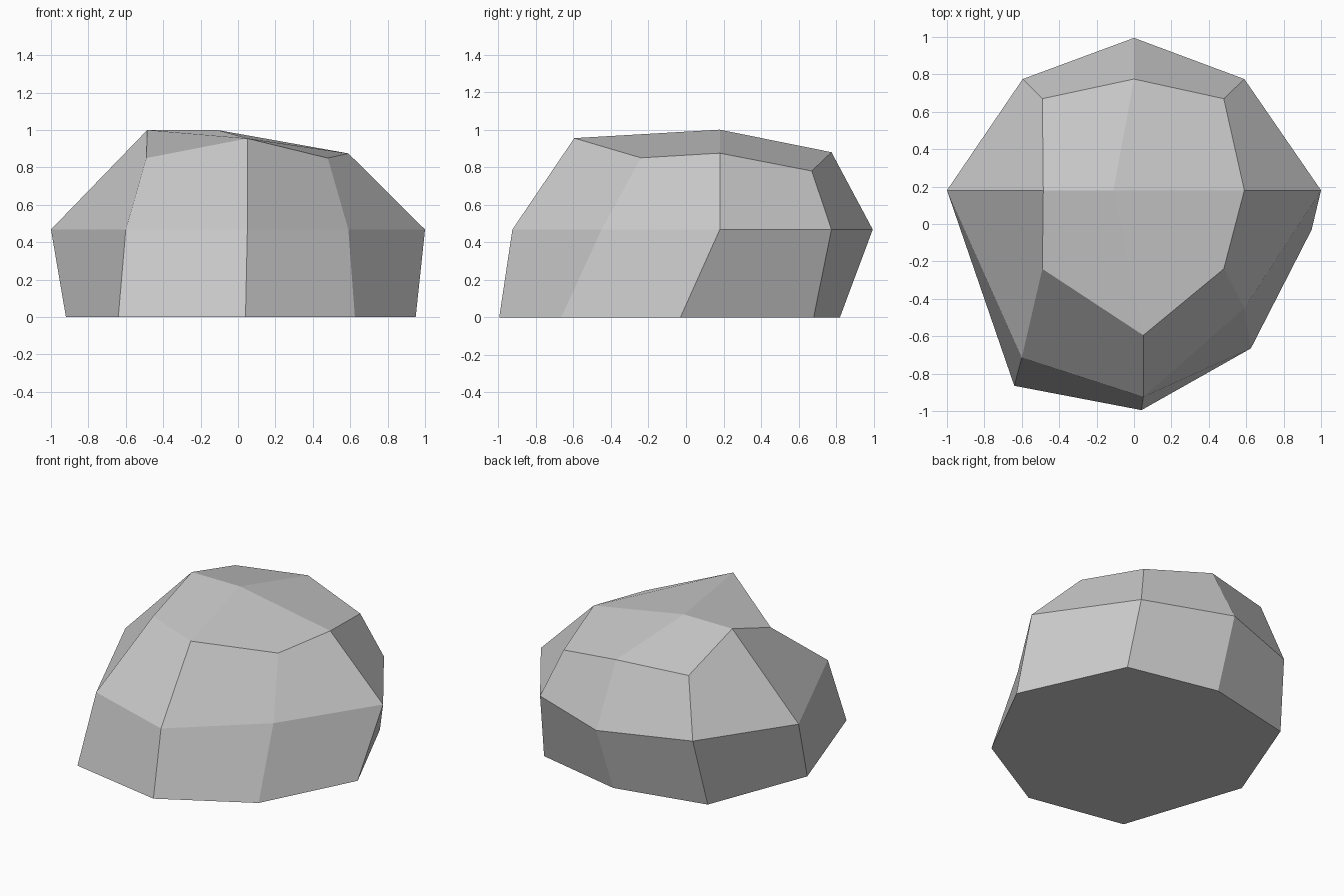
import bpy
import bmesh

# Remove the default object
default_object = bpy.data.objects.get("Cube")
if default_object:
    bpy.data.objects.remove(default_object, do_unlink=True)


def flat_material(name, colour):
    material = bpy.data.materials.new(name)
    material.use_nodes = True
    material.diffuse_color = colour
    shader = next(n for n in material.node_tree.nodes if n.type == "BSDF_PRINCIPLED")
    shader.inputs["Base Color"].default_value = colour
    return material


def add_ring(bm, outline, heights):
    return [bm.verts.new((x, y, z)) for (x, y), z in zip(outline, heights)]


def bridge_rings(bm, lower, upper):
    # Starting at the far lower corner sets which way each bent quad folds
    count = len(lower)
    for i in range(count):
        j = (i + 1) % count
        bm.faces.new((lower[j], upper[j], upper[i], lower[i]))


# Eight-sided outlines, counter-clockwise from the +x side
base_outline = [(.95, -.03), (.625, .68), (-.01, .82), (-.645, .68),
                (-.92, -.03), (-.64, -.865), (.04, -.995), (.625, -.665)]
waist_outline = [(1, .18), (.59, .775), (0, .995), (-.595, .775),
                 (-1, .18), (-.6, -.715), (.05, -.925), (.59, -.45)]
shoulder_outline = [(.59, .18), (.48, .67), (0, .775), (-.49, .67),
                    (-.485, .18), (-.49, -.24), (.05, -.595), (.48, -.24)]
shoulder_heights = [.875, .78, .88, .86, 1, .85, .955, .85]

# Boulder: flat base, steep flank, sloping shoulder and four-faceted crown
bm = bmesh.new()
base = add_ring(bm, base_outline, [0] * len(base_outline))
waist = add_ring(bm, waist_outline, [.468] * len(waist_outline))
shoulder = add_ring(bm, shoulder_outline, shoulder_heights)
peak = bm.verts.new((-.11, .18, 1))

bm.faces.new(base[::-1])
bridge_rings(bm, base, waist)
bridge_rings(bm, waist, shoulder)
for i in range(0, len(shoulder), 2):
    bm.faces.new((shoulder[i], shoulder[i + 1], shoulder[(i + 2) % len(shoulder)], peak))

mesh = bpy.data.meshes.new("boulder")
bm.to_mesh(mesh)
bm.free()
mesh.materials.append(flat_material("stone grey", (.6, .6, .6, 1)))
boulder = bpy.data.objects.new("boulder", mesh)
bpy.context.collection.objects.link(boulder)
